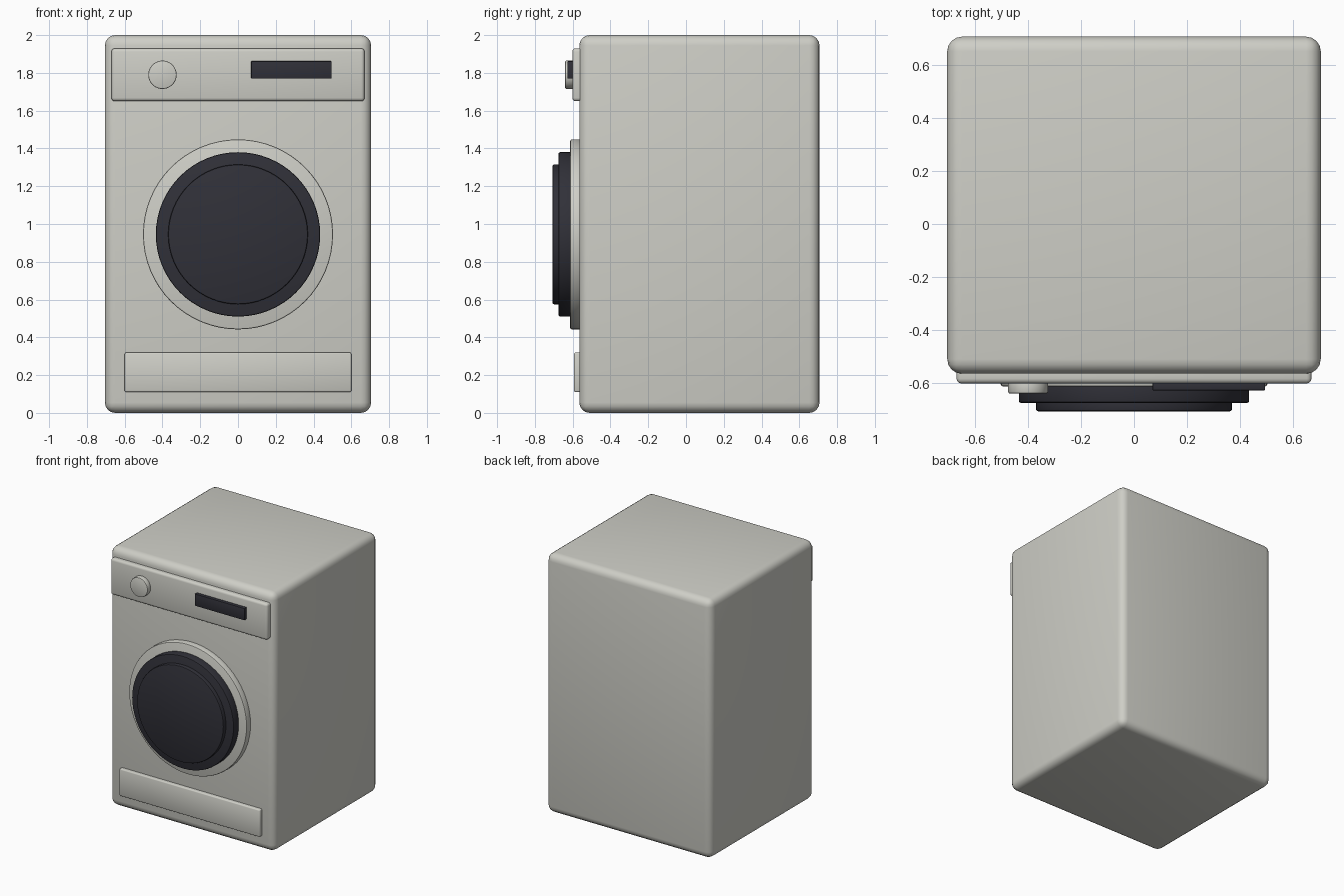
import bpy
import math

cube = bpy.data.objects.get("Cube")
if cube:
    bpy.data.objects.remove(cube, do_unlink=True)


def material(name, color):
    mat = bpy.data.materials.new(name)
    mat.use_nodes = True
    mat.diffuse_color = color
    mat.node_tree.nodes["Principled BSDF"].inputs["Base Color"].default_value = color
    return mat


enamel = material("warm_white_enamel", (0.62, 0.62, 0.57, 1))
glass = material("dark_glass", (0.03, 0.03, 0.04, 1))


def finish(obj, name, mat, bevel, segments, angle=None):
    """Name and colour a part, round its edges and shade it smooth."""
    obj.name = name
    obj.data.materials.append(mat)
    mod = obj.modifiers.new("rounded_edges", "BEVEL")
    mod.width = bevel
    mod.segments = segments
    mod.limit_method = "ANGLE"
    bpy.ops.object.modifier_apply(modifier=mod.name)
    if angle is None:
        bpy.ops.object.shade_smooth()
    else:
        bpy.ops.object.shade_smooth_by_angle(angle=math.radians(angle))
    return obj


def box(name, x, y, z, mat, bevel, segments=3, angle=None):
    """Rounded box given as (low, high) ranges on each axis."""
    ranges = (x, y, z)
    bpy.ops.mesh.primitive_cube_add(size=1, location=[(a + b) / 2 for a, b in ranges])
    obj = bpy.context.object
    obj.scale = [b - a for a, b in ranges]
    bpy.ops.object.transform_apply(location=False, rotation=False, scale=True)
    return finish(obj, name, mat, bevel, segments, angle)


def disc(name, x, z, radius, front, back, mat, bevel):
    """Round part facing the front."""
    bpy.ops.mesh.primitive_cylinder_add(
        vertices=64, radius=radius, depth=back - front,
        location=(x, (front + back) / 2, z), rotation=(math.pi / 2, 0, 0))
    bpy.ops.object.transform_apply(location=False, rotation=True, scale=False)
    return finish(bpy.context.object, name, mat, bevel, 2, 40)


# Cabinet and front panels
box("cabinet", (-0.705, 0.705), (-0.565, 0.707), (0, 2), enamel, 0.055, 4)
box("control_panel", (-0.67, 0.67), (-0.602, -0.53), (1.65, 1.93), enamel, 0.018)
box("kick_panel", (-0.6, 0.6), (-0.593, -0.54), (0.11, 0.32), enamel, 0.008, 2)

# Controls
disc("program_knob", -0.4, 1.79, 0.075, -0.64, -0.59, enamel, 0.006)
box("display", (0.07, 0.495), (-0.628, -0.59), (1.77, 1.862), glass, 0.003, 2, 40)

# Door, stepped outwards
DOOR_Z = 0.945
disc("door_ring", 0, DOOR_Z, 0.503, -0.613, -0.54, enamel, 0.008)
disc("door_frame", 0, DOOR_Z, 0.435, -0.675, -0.58, glass, 0.008)
disc("door_window", 0, DOOR_Z, 0.37, -0.707, -0.65, glass, 0.008)
